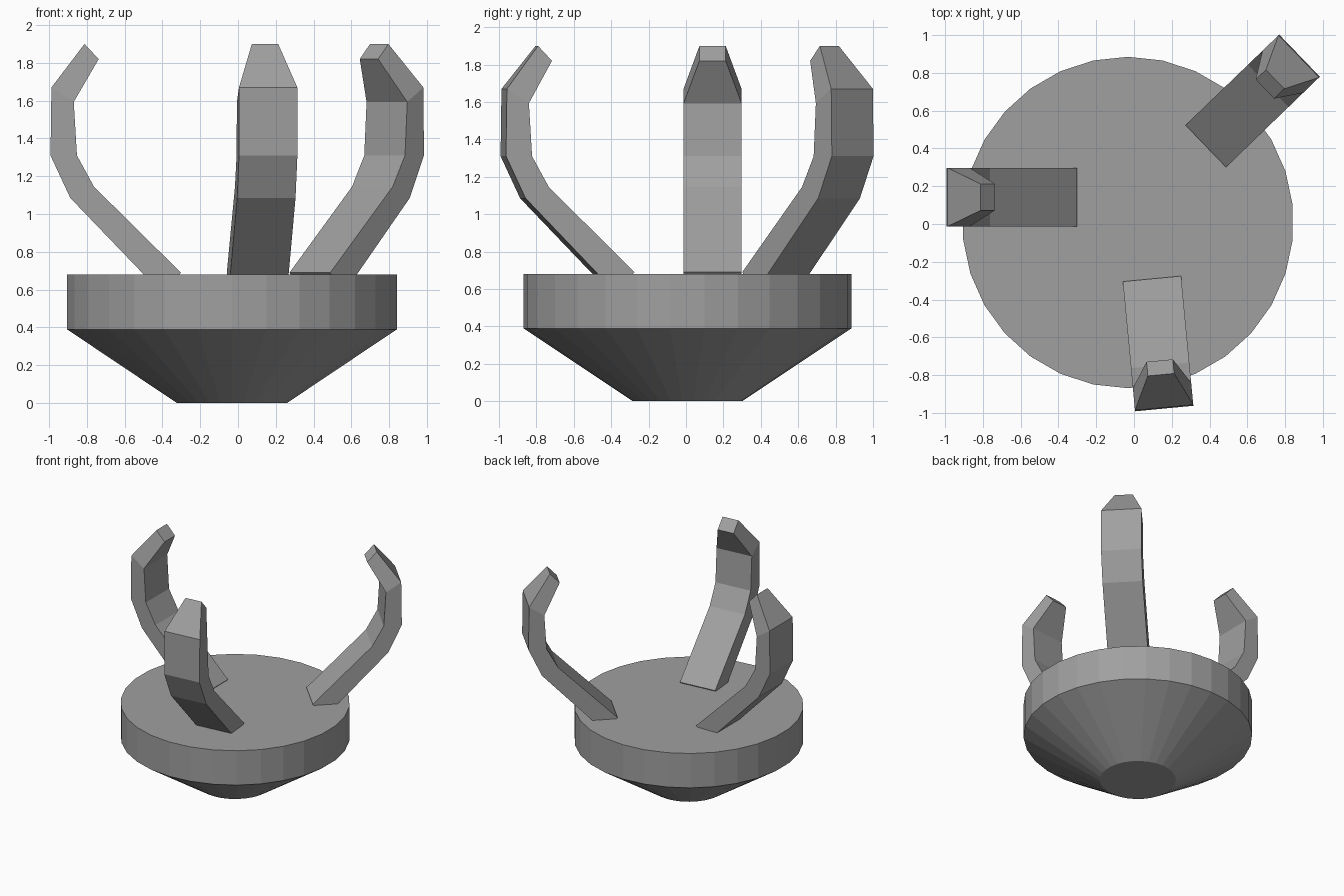
import bpy, bmesh, math
from mathutils import Matrix

if "Cube" in bpy.data.objects:
    bpy.data.objects.remove(bpy.data.objects["Cube"])

grey = bpy.data.materials.new("grey")
grey.diffuse_color = (0.35, 0.35, 0.35, 1)
grey.use_nodes = True
grey.node_tree.nodes["Principled BSDF"].inputs["Base Color"].default_value = grey.diffuse_color


def add_object(name, bm):
    bmesh.ops.recalc_face_normals(bm, faces=bm.faces)
    mesh = bpy.data.meshes.new(name)
    bm.to_mesh(mesh)
    bm.free()
    mesh.materials.append(grey)
    obj = bpy.data.objects.new(name, mesh)
    bpy.context.collection.objects.link(obj)
    return obj


# Base: 30-sided drum on an inverted cone
SIDES = 30
bm = bmesh.new()
rings = []
for r, z in [(0.292, 0), (0.877, 0.39), (0.877, 0.68)]:
    rings.append([bm.verts.new((r * math.cos(math.pi / 2 + math.tau * i / SIDES),
                                r * math.sin(math.pi / 2 + math.tau * i / SIDES), z))
                  for i in range(SIDES)])
for low, high in zip(rings, rings[1:]):
    for i in range(SIDES):
        j = (i + 1) % SIDES
        bm.faces.new((low[i], low[j], high[j], high[i]))
bm.faces.new(rings[0][::-1])
bm.faces.new(rings[-1])
base = add_object("base", bm)
base.location = (-0.032, 0.008, 0)

# Claw sections: inner (reach, z), outer (reach, z), half width
SECTIONS = [
    ((0.0, 0.69), (0.10, 0.58), 0.155),
    ((0.46, 1.145), (0.585, 1.085), 0.155),
    ((0.55, 1.31), (0.69, 1.31), 0.155),
    ((0.567, 1.593), (0.685, 1.67), 0.155),
    ((0.435, 1.82), (0.51, 1.90), 0.07),
]


def claw(name, x, y, angle):
    bm = bmesh.new()
    loops = []
    for (ui, zi), (uo, zo), w in SECTIONS:
        loops.append([bm.verts.new(p) for p in
                      ((ui, -w, zi), (uo, -w, zo), (uo, w, zo), (ui, w, zi))])
    for a, b in zip(loops, loops[1:]):
        for i in range(4):
            j = (i + 1) % 4
            bm.faces.new((a[i], a[j], b[j], b[i]))
    bm.faces.new(loops[0])
    bm.faces.new(loops[-1])
    bm.transform(Matrix.Translation((x, y, 0)) @ Matrix.Rotation(math.radians(angle), 4, 'Z'))
    return add_object(name, bm)


# Three claws around the base
claw("left_claw", -0.302, 0.142, 180)
claw("back_right_claw", 0.38, 0.412, 44)
claw("front_claw", 0.095, -0.29, -84.6)
